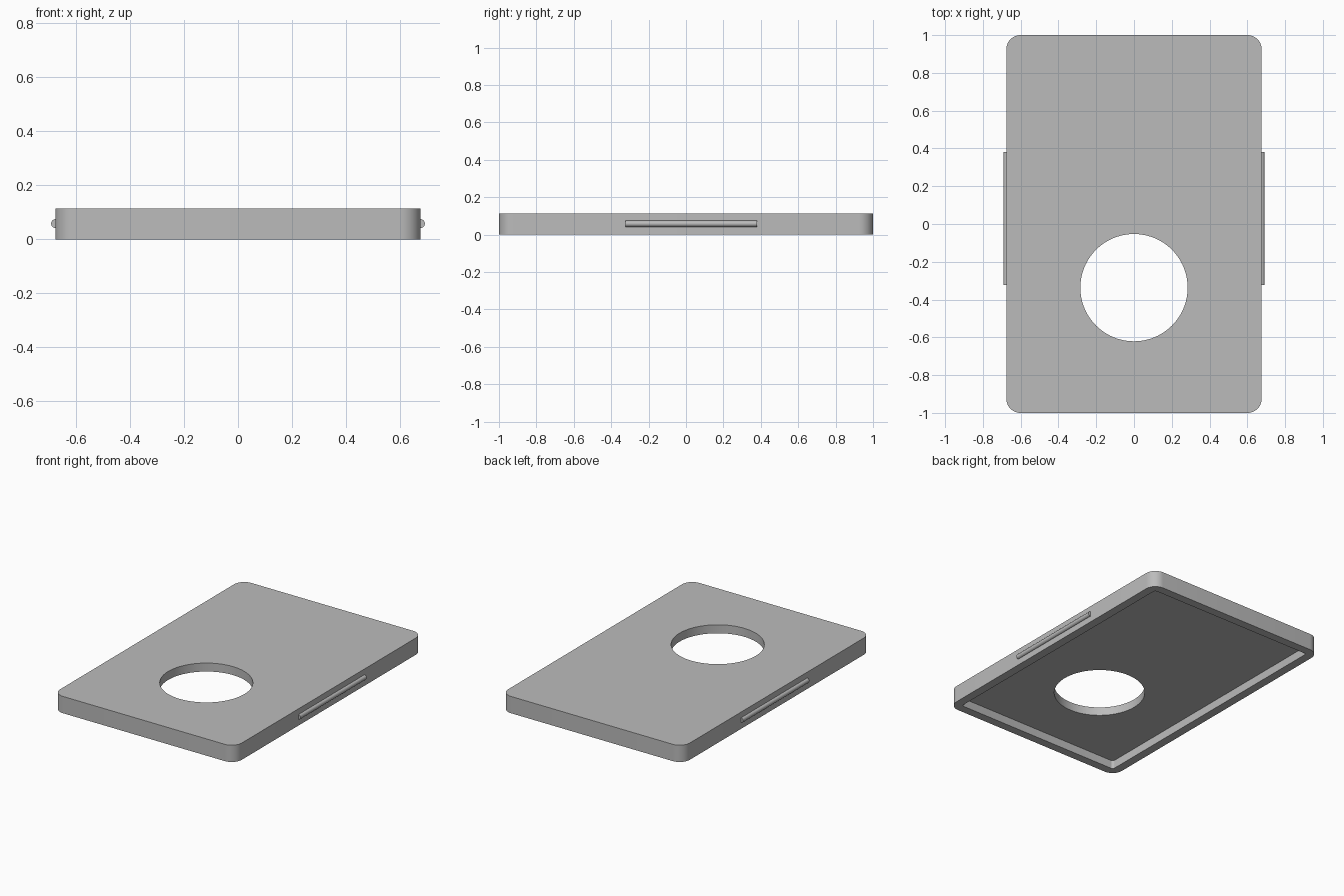
import bpy
import bmesh
import math

if "Cube" in bpy.data.objects:
    bpy.data.objects.remove(bpy.data.objects["Cube"])

HALF_X, HALF_Y, HEIGHT = 0.676, 1.0, 0.113
RIM, CEILING = 0.058, 0.057
HOLE_Y, HOLE_R = -0.337, 0.284

grey = bpy.data.materials.new("plain grey")
grey.use_nodes = True
grey.diffuse_color = (0.5, 0.5, 0.5, 1)
grey.node_tree.nodes["Principled BSDF"].inputs["Base Color"].default_value = grey.diffuse_color


def prism(name, outline, z0, z1):
    """Extrude a flat outline from z0 up to z1."""
    bm = bmesh.new()
    base = bm.faces.new([bm.verts.new((x, y, z0)) for x, y in outline])
    top = bmesh.ops.extrude_face_region(bm, geom=[base])["geom"]
    bmesh.ops.translate(bm, vec=(0, 0, z1 - z0),
                        verts=[v for v in top if isinstance(v, bmesh.types.BMVert)])
    bmesh.ops.recalc_face_normals(bm, faces=bm.faces)
    mesh = bpy.data.meshes.new(name)
    bm.to_mesh(mesh)
    bm.free()
    mesh.materials.append(grey)
    obj = bpy.data.objects.new(name, mesh)
    bpy.context.collection.objects.link(obj)
    return obj


def rounded_rect(hx, hy, r, steps=10):
    points = []
    for quarter, (sx, sy) in enumerate([(1, 1), (-1, 1), (-1, -1), (1, -1)]):
        for i in range(steps + 1):
            a = (quarter + i / steps) * math.pi / 2
            points.append((sx * (hx - r) + r * math.cos(a), sy * (hy - r) + r * math.sin(a)))
    return points


def circle(cx, cy, r, n):
    return [(cx + r * math.cos(math.tau * i / n), cy + r * math.sin(math.tau * i / n))
            for i in range(n)]


def smooth(obj):
    bpy.ops.object.select_all(action="DESELECT")
    obj.select_set(True)
    bpy.context.view_layer.objects.active = obj
    bpy.ops.object.shade_smooth_by_angle(angle=math.radians(35))


# Tray: rounded slab, hollowed from below and pierced by a round hole
tray = prism("tray", rounded_rect(HALF_X, HALF_Y, 0.075), 0, HEIGHT)
recess = prism("recess_cutter", rounded_rect(HALF_X - RIM, HALF_Y - RIM, 0.018, 6),
               -0.1, HEIGHT - CEILING)
hole = prism("hole_cutter", circle(0, HOLE_Y, HOLE_R, 96), -0.2, 0.3)
bpy.context.view_layer.objects.active = tray
for cutter in (recess, hole):
    cutter.hide_render = True
    mod = tray.modifiers.new(cutter.name, "BOOLEAN")
    mod.operation = "DIFFERENCE"
    mod.solver = "EXACT"
    mod.object = cutter
    bpy.ops.object.modifier_apply(modifier=mod.name)
    bpy.data.objects.remove(cutter)
smooth(tray)

# Grip ridges: half-round bars along both long sides
for side, name in ((1, "left_grip_ridge"), (-1, "right_grip_ridge")):
    arc = [(0.0165 * math.sin(math.pi * i / 12), 0.0165 * math.cos(math.pi * i / 12))
           for i in range(13)]
    ridge = prism(name, [(side * x, y) for x, y in arc], -0.352, 0.352)
    # Lay the bar along y at mid height
    for v in ridge.data.vertices:
        x, y, z = v.co
        v.co = (side * (HALF_X - 0.001) + x, 0.028 + z, 0.058 + y)
    ridge.data.flip_normals()
    smooth(ridge)
